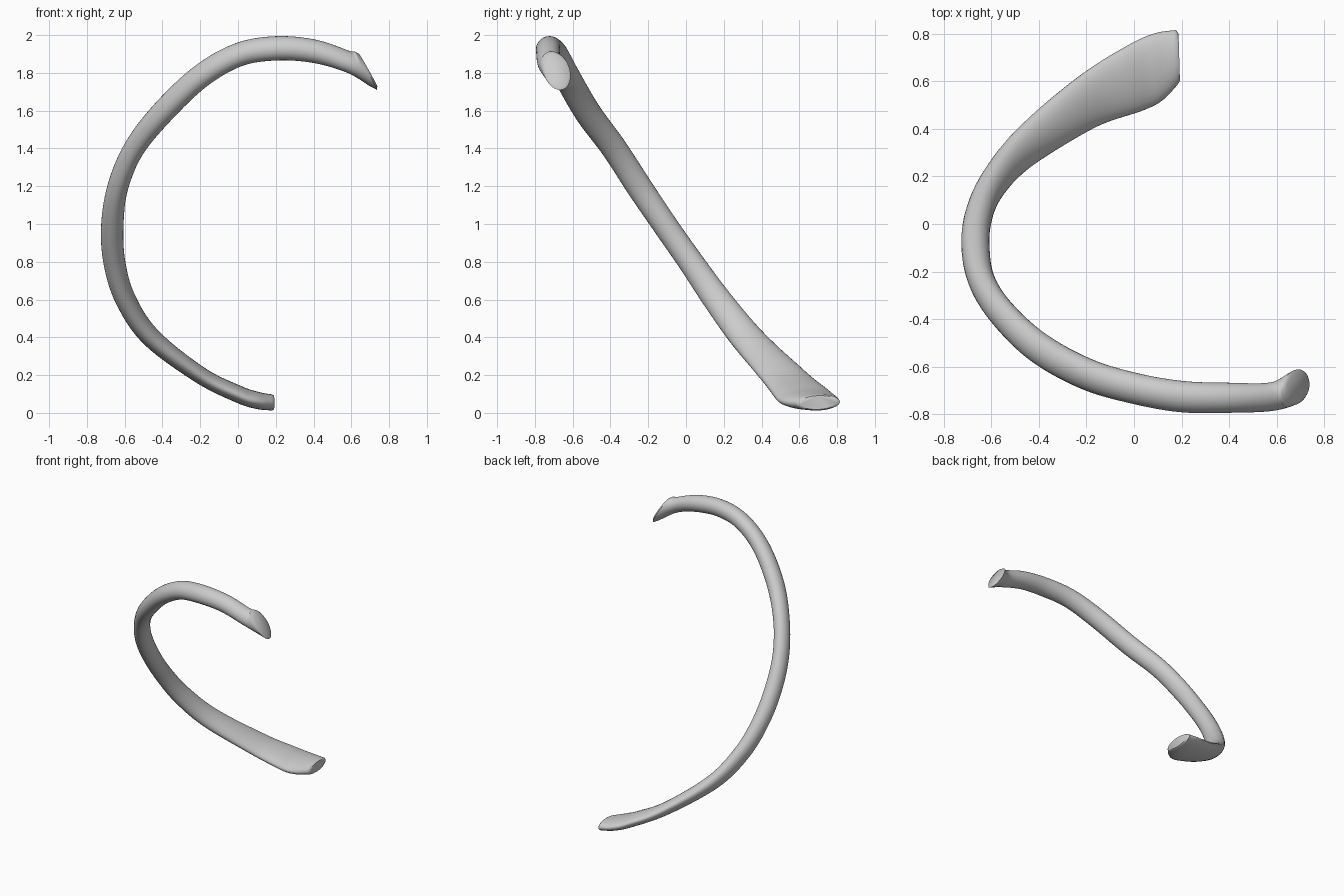
import bpy, bmesh, math
from mathutils import Vector

if "Cube" in bpy.data.objects:
    bpy.data.objects.remove(bpy.data.objects["Cube"], do_unlink=True)

SIDES = 28
STEPS = 8

# Centre line with half width and half thickness, from upper head to lower end
STATIONS = [
    (0.68, -0.685, 1.81, 0.075, 0.058),
    (0.58, -0.725, 1.86, 0.064, 0.052),
    (0.4, -0.73, 1.915, 0.065, 0.06),
    (0.2, -0.725, 1.93, 0.068, 0.062),
    (0.0, -0.69, 1.895, 0.068, 0.06),
    (-0.2, -0.63, 1.78, 0.07, 0.06),
    (-0.4, -0.52, 1.59, 0.07, 0.06),
    (-0.55, -0.38, 1.4, 0.068, 0.055),
    (-0.635, -0.25, 1.2, 0.068, 0.055),
    (-0.665, -0.115, 1.0, 0.066, 0.059),
    (-0.655, 0.025, 0.8, 0.067, 0.058),
    (-0.595, 0.165, 0.6, 0.075, 0.055),
    (-0.46, 0.32, 0.4, 0.088, 0.052),
    (-0.2, 0.51, 0.2, 0.115, 0.045),
    (0.0, 0.61, 0.1, 0.14, 0.045),
    (0.1, 0.66, 0.067, 0.135, 0.045),
    (0.18, 0.7, 0.055, 0.105, 0.042),
]
UPPER_WIDE = Vector((0, 0.81, 0.58))
LOWER_WIDE = Vector((0, 1, 0.05))
UPPER_CUT = Vector((0.87, 0.05, 0.5)).normalized()
LOWER_CUT = Vector((1, 0.03, 0)).normalized()


def spline(p0, p1, p2, p3, t):
    """Catmull-Rom blend of four stations, over all their values."""
    return [0.5 * (2 * b + (c - a) * t + (2 * a - 5 * b + 4 * c - d) * t ** 2
                   + (3 * b - a - 3 * c + d) * t ** 3)
            for a, b, c, d in zip(p0, p1, p2, p3)]


def sample_path(stations):
    first = [2 * a - b for a, b in zip(stations[0], stations[1])]
    last = [2 * a - b for a, b in zip(stations[-1], stations[-2])]
    pts = [first, *stations, last]
    out = [spline(*pts[i:i + 4], k / STEPS)
           for i in range(len(stations) - 1) for k in range(STEPS)]
    return out + [list(stations[-1])]


def make_ring(centre, tangent, wide_dir, wide, thin, cut, amount):
    """Rounded section, sheared towards an oblique cut plane near the ends."""
    u = (wide_dir - tangent * wide_dir.dot(tangent)).normalized()
    v = tangent.cross(u)
    ring = []
    for k in range(SIDES):
        a = math.tau * k / SIDES
        off = u * (wide * math.cos(a)) + v * (thin * math.sin(a))
        off -= tangent * (amount * off.dot(cut) / tangent.dot(cut))
        ring.append(centre + off)
    return ring


def build_rib():
    path = sample_path(STATIONS)
    centres = [Vector(p[:3]) for p in path]
    n = len(path)
    rings = []
    for i, p in enumerate(path):
        tangent = (centres[min(i + 1, n - 1)] - centres[max(i - 1, 0)]).normalized()
        f = min(1, max(0, (1.2 - p[2]) / 0.9))
        wide_dir = UPPER_WIDE.lerp(LOWER_WIDE, f)
        upper = i < n / 2
        cut = UPPER_CUT if upper else LOWER_CUT
        end = centres[0] if upper else centres[-1]
        reach = 0.14 if upper else 0.25
        amount = max(0, 1 - (centres[i] - end).length / reach)
        rings.append(make_ring(centres[i], tangent, wide_dir, p[3], p[4], cut, amount))

    # Rounded rims on both end faces
    for at, inner, cut in ((0, 1, UPPER_CUT), (-1, -2, LOWER_CUT)):
        mid = centres[at]
        rim = [mid + (q - mid) * 0.86 + cut * 0.01 for q in rings[at]]
        rings.insert(0 if at == 0 else len(rings), rim)

    bm = bmesh.new()
    loops = [[bm.verts.new(q) for q in ring] for ring in rings]
    for a, b in zip(loops, loops[1:]):
        for k in range(SIDES):
            j = (k + 1) % SIDES
            bm.faces.new((a[k], a[j], b[j], b[k]))
    bm.faces.new(loops[0])
    bm.faces.new(loops[-1])
    bmesh.ops.recalc_face_normals(bm, faces=bm.faces)
    mesh = bpy.data.meshes.new("curved_rib")
    bm.to_mesh(mesh)
    bm.free()
    obj = bpy.data.objects.new("curved_rib", mesh)
    bpy.context.collection.objects.link(obj)
    return obj


# Plain grey surface
grey = bpy.data.materials.new("light_grey")
grey.use_nodes = True
colour = (0.6, 0.6, 0.6, 1)
grey.diffuse_color = colour
grey.node_tree.nodes["Principled BSDF"].inputs["Base Color"].default_value = colour

rib = build_rib()
rib.data.materials.append(grey)
bpy.ops.object.select_all(action="DESELECT")
rib.select_set(True)
bpy.context.view_layer.objects.active = rib
bpy.ops.object.shade_smooth_by_angle(angle=math.radians(50))
